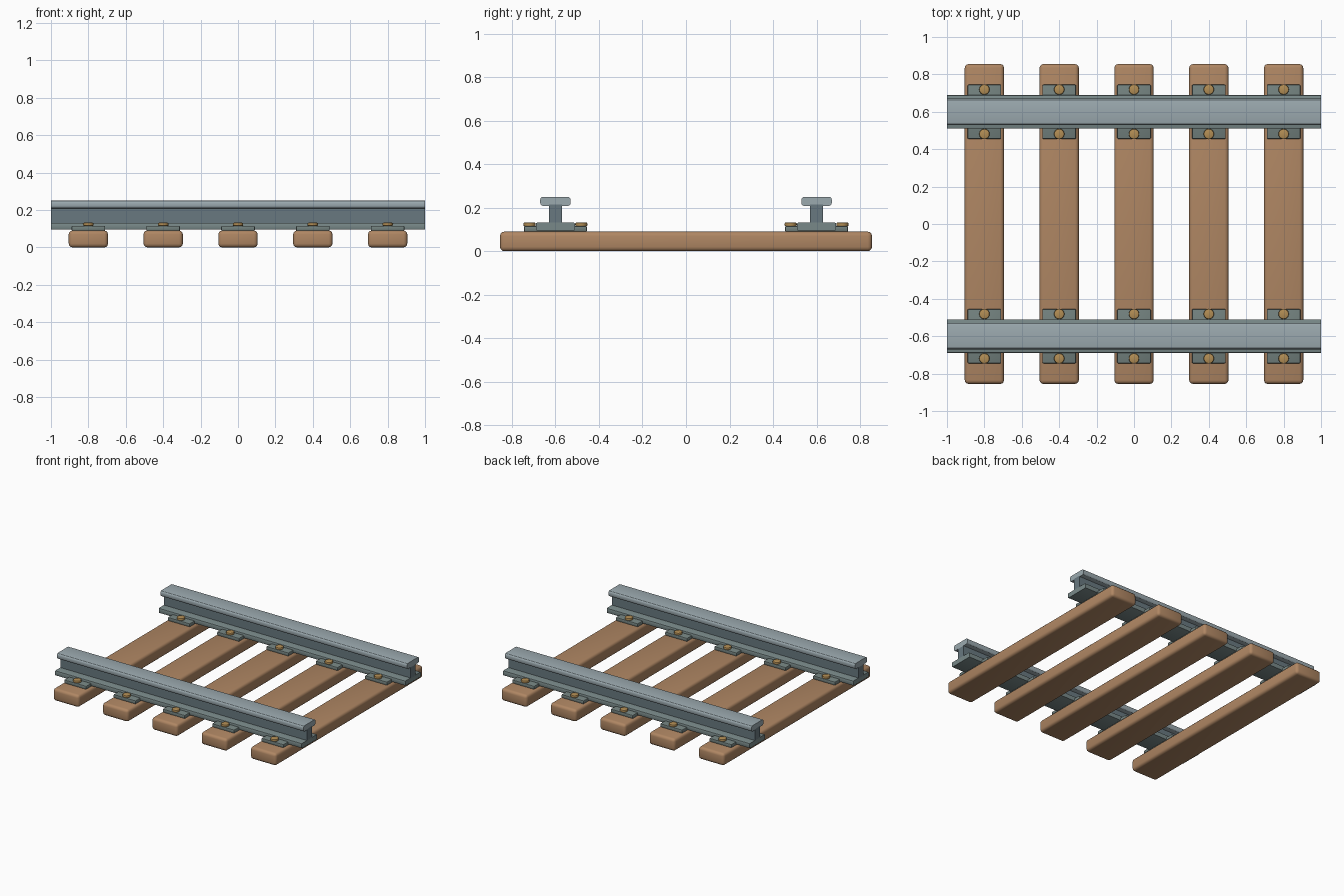
import bpy, bmesh
from mathutils import Matrix

if "Cube" in bpy.data.objects:
    bpy.data.objects.remove(bpy.data.objects["Cube"])


def material(name, rgb):
    m = bpy.data.materials.new(name)
    m.diffuse_color = (*rgb, 1)
    m.use_nodes = True
    m.node_tree.nodes["Principled BSDF"].inputs["Base Color"].default_value = m.diffuse_color
    return m


WOOD = material("wood", (0.43, 0.24, 0.125))
HEAD = material("polished_steel", (0.33, 0.40, 0.43))
WEB = material("dark_steel", (0.14, 0.19, 0.215))
FOOT = material("foot_steel", (0.19, 0.25, 0.25))
PLATE = material("plate_steel", (0.17, 0.22, 0.21))
BRASS = material("bolt_brass", (0.45, 0.27, 0.09))


def finish(bm, name, loc, mat):
    bmesh.ops.recalc_face_normals(bm, faces=bm.faces[:])
    me = bpy.data.meshes.new(name)
    bm.to_mesh(me)
    bm.free()
    me.materials.append(mat)
    ob = bpy.data.objects.new(name, me)
    ob.location = loc
    bpy.context.collection.objects.link(ob)
    bpy.context.view_layer.objects.active = ob
    ob.select_set(True)
    return ob


def box(name, size, loc, mat, bevel=0.0, segs=2, lengthwise=False):
    """Box with bevelled edges; lengthwise bevels only the edges along x."""
    bm = bmesh.new()
    bmesh.ops.create_cube(bm, size=1, matrix=Matrix.Diagonal((*size, 1)))
    edges = [e for e in bm.edges if not lengthwise
             or abs(e.verts[0].co.x - e.verts[1].co.x) > 1e-4]
    if bevel:
        bmesh.ops.bevel(bm, geom=edges, offset=bevel, segments=segs,
                        profile=0.5, affect='EDGES')
    return finish(bm, name, loc, mat)


def bolt(name, loc):
    bm = bmesh.new()
    bmesh.ops.create_cone(bm, cap_ends=True, segments=16, radius1=0.028,
                          radius2=0.028, depth=0.018)
    rims = [e for e in bm.edges if abs(e.verts[0].co.z - e.verts[1].co.z) < 1e-5]
    bmesh.ops.bevel(bm, geom=rims, offset=0.006, segments=2, profile=0.5,
                    affect='EDGES')
    return finish(bm, name, loc, BRASS)


# Wooden sleepers
XS = [-0.8, -0.4, 0, 0.4, 0.8]
for i, x in enumerate(XS):
    box(f"sleeper_{i}", (0.21, 1.71, 0.09), (x, 0, 0.045), WOOD, 0.02, 3)

for side, y in (("front", -0.6), ("back", 0.6)):
    # Rail: foot, web and rounded head
    box(f"{side}_rail_foot", (2, 0.18, 0.036), (0, y, 0.113), FOOT, 0.006, 2, True)
    box(f"{side}_rail_web", (2, 0.06, 0.09), (0, y, 0.17), WEB)
    box(f"{side}_rail_head", (2, 0.14, 0.042), (0, y, 0.229), HEAD, 0.014, 3, True)
    # Tie plates with a bolt on either side of the rail
    for i, x in enumerate(XS):
        box(f"{side}_tie_plate_{i}", (0.18, 0.29, 0.026), (x, y, 0.102), PLATE, 0.006)
        for j, dy in enumerate((-0.119, 0.119)):
            bolt(f"{side}_bolt_{i}_{j}", (x, y + dy, 0.123))

bpy.ops.object.shade_smooth_by_angle()
